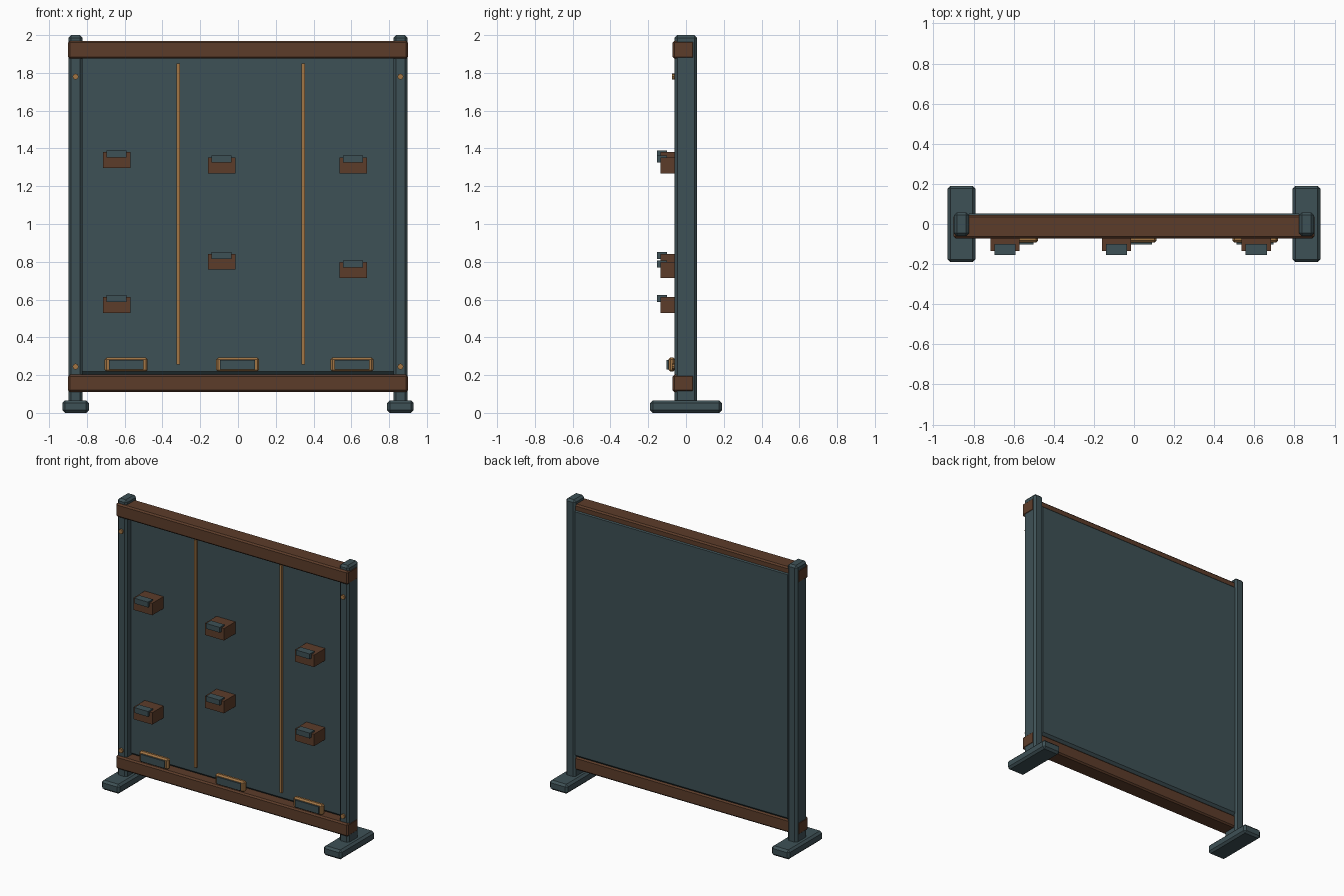
import bpy, math

if "Cube" in bpy.data.objects:
    bpy.data.objects.remove(bpy.data.objects["Cube"], do_unlink=True)


def material(name, rgb):
    m = bpy.data.materials.new(name)
    m.use_nodes = True
    m.diffuse_color = (*rgb, 1)
    m.node_tree.nodes["Principled BSDF"].inputs["Base Color"].default_value = (*rgb, 1)
    return m


TEAL = material("slate_teal", (0.048, 0.082, 0.092))
BROWN = material("dark_wood", (0.108, 0.046, 0.023))
BRASS = material("brass", (0.36, 0.18, 0.06))


def box(name, mat, xs, ys, zs, bevel=0.0):
    """Box from its min/max extents, with an optional one-step bevel."""
    spans = (xs, ys, zs)
    bpy.ops.mesh.primitive_cube_add(size=1, location=[sum(s) / 2 for s in spans])
    ob = bpy.context.object
    ob.name = name
    ob.scale = [s[1] - s[0] for s in spans]
    bpy.ops.object.transform_apply(location=False, rotation=False, scale=True)
    ob.data.materials.append(mat)
    if bevel:
        mod = ob.modifiers.new("edge_bevel", "BEVEL")
        mod.width = bevel
        mod.segments = 1
    return ob


def around(c, half):
    return (c - half, c + half)


# Board and rails
box("back_panel", TEAL, (-0.85, 0.85), (-0.01, 0.052), (0.19, 1.95), 0.028)
box("top_rail", BROWN, (-0.9, 0.9), (-0.072, 0.045), (1.875, 1.97), 0.01)
box("bottom_rail", BROWN, (-0.9, 0.9), (-0.072, 0.045), (0.11, 0.202), 0.01)

# Posts, feet and bolts on both sides
for side, s in (("left", 1), ("right", -1)):
    box(side + "_post", TEAL, around(s * 0.86, 0.037), (-0.06, 0.058), (0.04, 2.0), 0.014)
    box(side + "_foot", TEAL, around(s * 0.86, 0.07), (-0.19, 0.19), (0.0, 0.066), 0.014)
    for level, z in (("upper", 1.78), ("lower", 0.245)):
        bpy.ops.mesh.primitive_cylinder_add(
            vertices=8, radius=0.016, depth=0.03,
            location=(s * 0.86, -0.058, z), rotation=(math.pi / 2, 0, 0))
        bolt = bpy.context.object
        bolt.name = f"{side}_{level}_bolt"
        bolt.data.materials.append(BRASS)

# Brass divider strips
for i, x in enumerate((-0.316, 0.346)):
    box(f"divider_strip_{i + 1}", BRASS, around(x, 0.009), (-0.024, 0.0), (0.255, 1.85))

# Wooden pegs with a teal lip
columns = ((-0.643, (1.338, 0.572)), (-0.087, (1.31, 0.8)), (0.61, (1.31, 0.756)))
for c, (x, heights) in enumerate(columns):
    for r, z in enumerate(heights):
        tag = f"{c + 1}_{r + 1}"
        box("peg_block_" + tag, BROWN, around(x, 0.073), (-0.135, 0.0), around(z, 0.042))
        box("peg_lip_" + tag, TEAL, around(x, 0.053), (-0.154, -0.1), (z + 0.015, z + 0.052))

# Framed plates above the bottom rail
for i, x in enumerate((-0.592, -0.002, 0.604)):
    box(f"plate_frame_{i + 1}", BRASS, around(x, 0.114), (-0.093, -0.058), (0.218, 0.293), 0.01)
    box(f"plate_insert_{i + 1}", TEAL, around(x, 0.092), (-0.102, -0.085), (0.23, 0.28))
